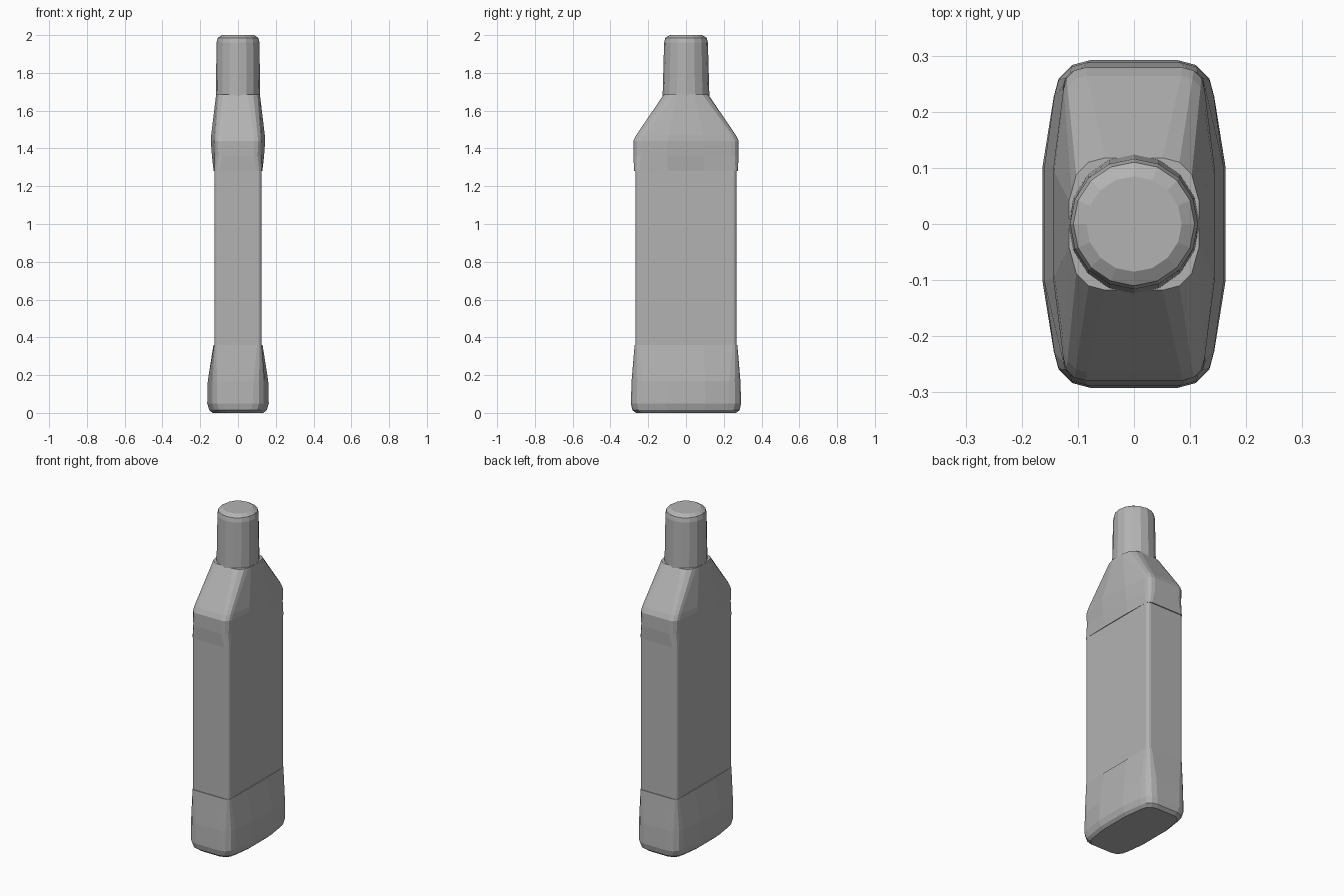
import bpy
import bmesh
from math import cos, sin, pi

cube = bpy.data.objects.get("Cube")
if cube:
    bpy.data.objects.remove(cube, do_unlink=True)

# Single plain grey
grey = bpy.data.materials.new("plain_grey")
grey.use_nodes = True
colour = (0.45, 0.45, 0.45, 1)
grey.diffuse_color = colour
grey.node_tree.nodes["Principled BSDF"].inputs["Base Color"].default_value = colour


def rounded_ring(z, hx, hy, corner, bulge=0.0):
    """Rounded rectangle whose long sides bow outwards by bulge."""
    pts = []
    for sx, sy, start in ((1, 1, 0), (-1, 1, 1), (-1, -1, 2), (1, -1, 3)):
        arc = [(start + i / 3) * pi / 2 for i in range(4)]
        quad = [(sx * (hx - bulge - corner) + corner * cos(a),
                 sy * (hy - corner) + corner * sin(a)) for a in arc]
        side = (sx * hx, sy * hy * 0.35)
        quad = [side] + quad if sx * sy > 0 else quad + [side]
        pts += [(x, y, z) for x, y in quad]
    return pts


def round_ring(z, rx, ry, count=16):
    return [(rx * cos(2 * pi * i / count), ry * sin(2 * pi * i / count), z)
            for i in range(count)]


def loft(name, rings):
    bm = bmesh.new()
    loops = [[bm.verts.new(p) for p in ring] for ring in rings]
    n = len(loops[0])
    for low, high in zip(loops, loops[1:]):
        for i in range(n):
            j = (i + 1) % n
            bm.faces.new((low[i], low[j], high[j], high[i]))
    bm.faces.new(loops[0][::-1])
    bm.faces.new(loops[-1])
    bmesh.ops.recalc_face_normals(bm, faces=bm.faces)
    mesh = bpy.data.meshes.new(name)
    bm.to_mesh(mesh)
    bm.free()
    mesh.materials.append(grey)
    obj = bpy.data.objects.new(name, mesh)
    bpy.context.collection.objects.link(obj)


# Flared foot with a bevelled underside
loft("bottle_base", [
    rounded_ring(0.0, 0.135, 0.265, 0.06, 0.015),
    rounded_ring(0.015, 0.152, 0.284, 0.065, 0.018),
    rounded_ring(0.05, 0.163, 0.292, 0.065, 0.02),
    rounded_ring(0.17, 0.16, 0.288, 0.06, 0.018),
    rounded_ring(0.36, 0.13, 0.272, 0.025, 0.004),
])

# Straight flat-sided middle
loft("bottle_body", [
    rounded_ring(0.35, 0.125, 0.268, 0.02),
    rounded_ring(1.29, 0.125, 0.268, 0.02),
])

# Shoulder swelling out, then sloping in to the neck
loft("bottle_shoulder", [
    rounded_ring(1.28, 0.129, 0.274, 0.025, 0.004),
    rounded_ring(1.36, 0.138, 0.279, 0.04, 0.014),
    rounded_ring(1.44, 0.144, 0.279, 0.04, 0.018),
    rounded_ring(1.47, 0.142, 0.264, 0.04, 0.018),
    rounded_ring(1.685, 0.116, 0.118, 0.06, 0.005),
])

# Tapered cap with a bevelled rim
loft("cap", [
    round_ring(1.67, 0.117, 0.124),
    round_ring(1.96, 0.114, 0.116),
    round_ring(1.985, 0.108, 0.11),
    round_ring(2.0, 0.085, 0.085),
])
